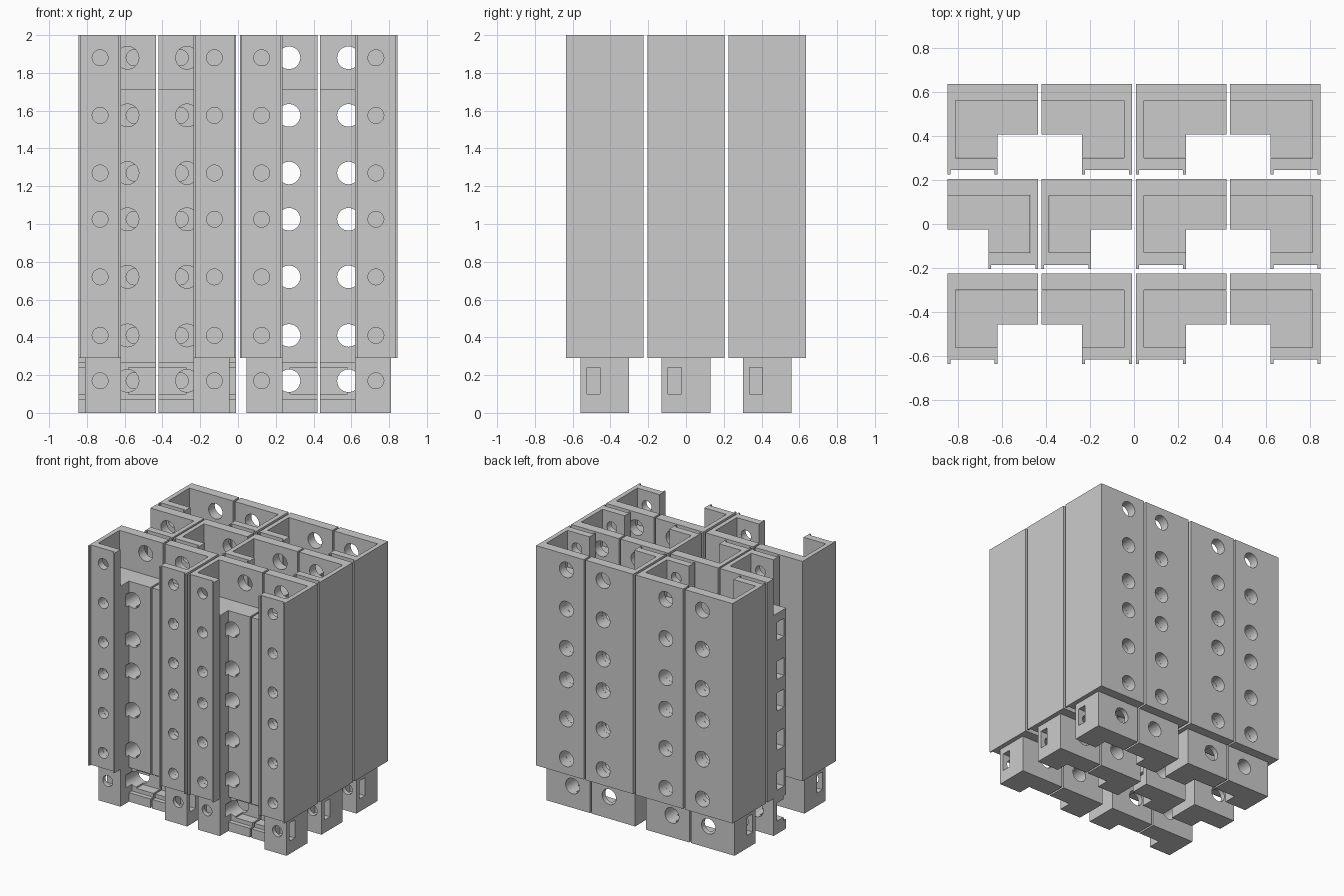
import bpy, bmesh, math
from mathutils import Matrix

if "Cube" in bpy.data.objects:
    bpy.data.objects.remove(bpy.data.objects["Cube"])

HOLES = [0.17, 0.41, 0.72, 1.025, 1.27, 1.575, 1.88]
SHELL_Z = (0.29, 2.0)
INSERT_Z = (0.0, 1.715)

grey = bpy.data.materials.new("grey")
grey.diffuse_color = (0.6, 0.6, 0.6, 1)
grey.use_nodes = True
grey.node_tree.nodes["Principled BSDF"].inputs["Base Color"].default_value = grey.diffuse_color


def make_object(name, bm):
    bmesh.ops.recalc_face_normals(bm, faces=bm.faces)
    me = bpy.data.meshes.new(name)
    bm.to_mesh(me)
    bm.free()
    ob = bpy.data.objects.new(name, me)
    bpy.context.collection.objects.link(ob)
    return ob


def extrude_profile(name, pts, z0, z1):
    bm = bmesh.new()
    face = bm.faces.new([bm.verts.new((x, y, z0)) for x, y in pts])
    ext = bmesh.ops.extrude_face_region(bm, geom=[face])["geom"]
    bmesh.ops.translate(bm, vec=(0, 0, z1 - z0),
                        verts=[g for g in ext if isinstance(g, bmesh.types.BMVert)])
    return make_object(name, bm)


def add_box(bm, x0, x1, y0, y1, z0, z1):
    m = Matrix.Translation(((x0 + x1) / 2, (y0 + y1) / 2, (z0 + z1) / 2))
    m = m @ Matrix.Diagonal((x1 - x0, y1 - y0, z1 - z0, 1))
    bmesh.ops.create_cube(bm, size=1, matrix=m)


def add_bore(bm, x, z, r, y0, y1):
    m = Matrix.Translation((x, (y0 + y1) / 2, z)) @ Matrix.Rotation(math.pi / 2, 4, 'X')
    bmesh.ops.create_cone(bm, cap_ends=True, segments=32, radius1=r, radius2=r,
                          depth=y1 - y0, matrix=m)


# Cutters: round bores along y, and nut slots along x
bores = bmesh.new()
slots = bmesh.new()
for z in HOLES:
    add_bore(bores, -0.055, z, 0.06, -0.06, 0.25)
    add_bore(bores, 0.09, z, 0.042, -0.25, -0.03)
    add_box(slots, 0.04, 0.25, -0.095, -0.025, z - 0.07, z + 0.07)
    add_box(slots, -0.25, -0.06, 0.0, 0.09, z - 0.07, z + 0.07)
bore_cutter = make_object("bore_cutter", bores)
slot_cutter = make_object("slot_cutter", slots)
# Recess in the front of the insert foot
recess = bmesh.new()
add_box(recess, -0.25, -0.0201, -0.1, 0.01, 0.07, 0.265)
recess_cutter = make_object("recess_cutter", recess)
cutters = [bore_cutter, slot_cutter, recess_cutter]
for c in cutters:
    c.hide_render = True

# Outer shell: C-shaped channel with two small lips on the front
shell = extrude_profile("shell", [
    (-0.205, 0.205), (-0.205, 0.13), (0.17, 0.13), (0.17, -0.13),
    (-0.02, -0.13), (-0.02, -0.205), (-0.008, -0.205), (-0.008, -0.185),
    (0.193, -0.185), (0.193, -0.205), (0.205, -0.205), (0.205, 0.205)], *SHELL_Z)

# Inner sliding insert: L-shaped bar, sticks out below as a foot
insert = extrude_profile("insert", [
    (-0.205, 0.129), (-0.205, -0.025), (-0.02, -0.025),
    (-0.02, -0.129), (0.169, -0.129), (0.169, 0.129)], *INSERT_Z)


def cut_mesh(ob, tools):
    for t in tools:
        mod = ob.modifiers.new("cut", 'BOOLEAN')
        mod.operation = 'DIFFERENCE'
        mod.solver = 'EXACT'
        mod.object = t
    dg = bpy.context.evaluated_depsgraph_get()
    me = bpy.data.meshes.new_from_object(ob.evaluated_get(dg))
    me.materials.clear()
    me.materials.append(grey)
    return me


base = {"shell": cut_mesh(shell, [bore_cutter]),
        "insert": cut_mesh(insert, cutters)}
for ob in [shell, insert] + cutters:
    bpy.data.objects.remove(ob)

# Mirrored versions, closed on the left
meshes = {}
for part, me in base.items():
    mirrored = me.copy()
    mirrored.transform(Matrix.Scale(-1, 4, (1, 0, 0)))
    mirrored.flip_normals()
    meshes[part, 1], meshes[part, -1] = me, mirrored

# Grid of modules: three rows of four, the middle row partly reversed
ROWS = [(-0.43, (-1, 1, -1, 1)), (0.0, (1, -1, -1, 1)), (0.43, (-1, 1, -1, 1))]
COLS = [-0.64, -0.215, 0.215, 0.64]
for r, (y, sides) in enumerate(ROWS):
    for c, (x, side) in enumerate(zip(COLS, sides)):
        for part in base:
            ob = bpy.data.objects.new(f"{part}_{r + 1}_{c + 1}", meshes[part, side])
            ob.location = (x, y, 0)
            bpy.context.collection.objects.link(ob)
            ob.select_set(True)
            bpy.context.view_layer.objects.active = ob

bpy.ops.object.shade_smooth_by_angle(angle=math.radians(30))
